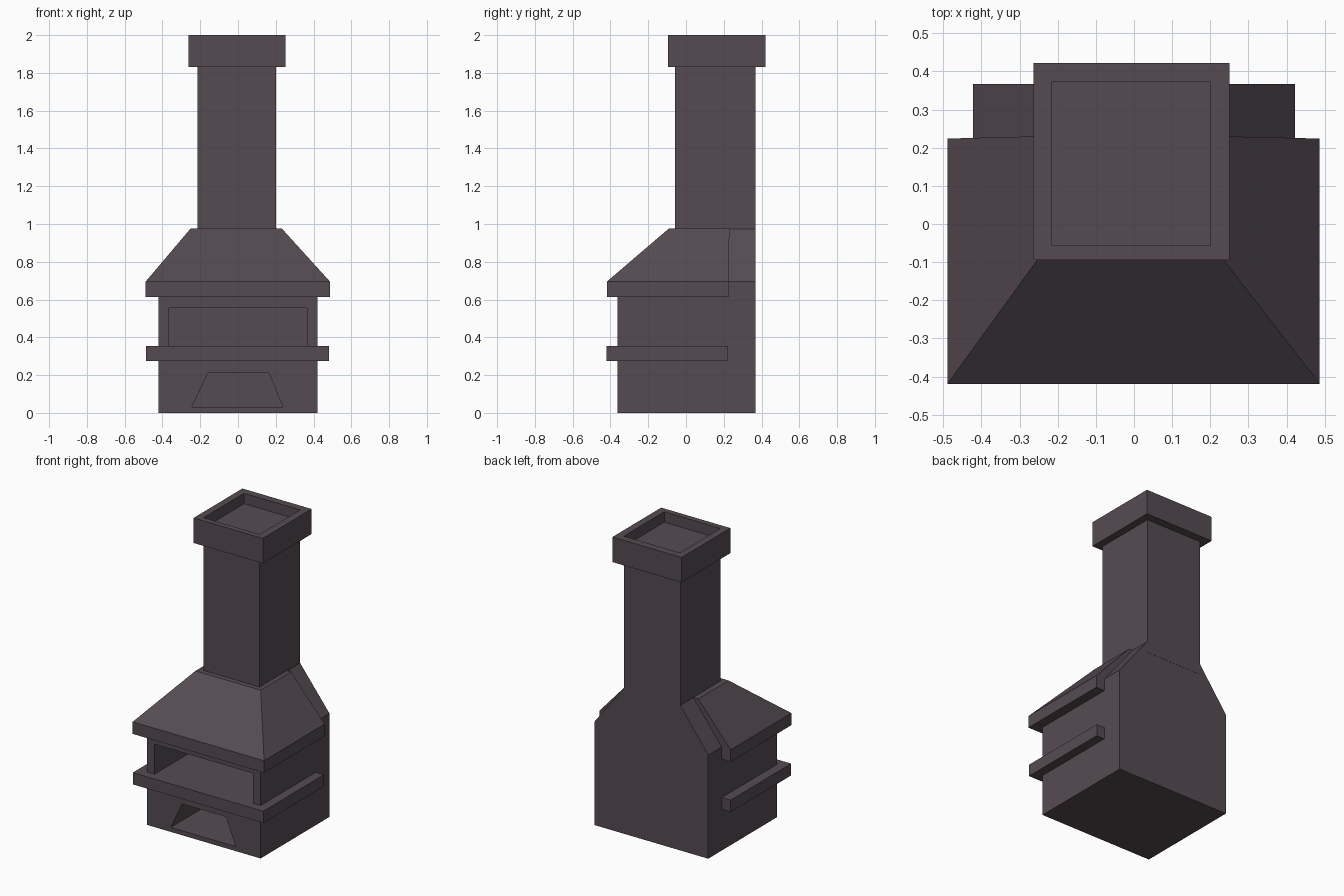
import bpy, bmesh

if "Cube" in bpy.data.objects:
    bpy.data.objects.remove(bpy.data.objects["Cube"])

stone = bpy.data.materials.new("dark stone")
stone.diffuse_color = (0.092, 0.071, 0.083, 1)
stone.use_nodes = True
stone.node_tree.nodes["Principled BSDF"].inputs["Base Color"].default_value = stone.diffuse_color


def prism(name, profile, y0, y1):
    """Extrude an x-z outline along y."""
    bm = bmesh.new()
    vs = [bm.verts.new((x, y0, z)) for x, z in profile]
    face = bm.faces.new(vs)
    ext = bmesh.ops.extrude_face_region(bm, geom=[face])
    moved = [g for g in ext["geom"] if isinstance(g, bmesh.types.BMVert)]
    bmesh.ops.translate(bm, verts=moved, vec=(0, y1 - y0, 0))
    return finish(name, bm)


def box(name, x0, x1, y0, y1, z0, z1):
    return prism(name, [(x0, z0), (x1, z0), (x1, z1), (x0, z1)], y0, y1)


def finish(name, bm):
    bmesh.ops.recalc_face_normals(bm, faces=bm.faces)
    me = bpy.data.meshes.new(name)
    bm.to_mesh(me)
    bm.free()
    me.materials.append(stone)
    ob = bpy.data.objects.new(name, me)
    bpy.context.collection.objects.link(ob)
    return ob


def carve(target, cutter):
    """Cut one part out of another and discard the cutter."""
    cutter.hide_render = True
    mod = target.modifiers.new("cut", 'BOOLEAN')
    mod.operation = 'DIFFERENCE'
    mod.solver = 'EXACT'
    mod.object = cutter
    bpy.context.view_layer.objects.active = target
    bpy.ops.object.modifier_apply(modifier=mod.name)
    bpy.data.objects.remove(cutter)


# Firebox with an open hearth and a log store below
firebox = box("firebox", -0.422, 0.422, -0.363, 0.367, 0, 0.65)
carve(firebox, box("hearth_cutter", -0.366, 0.366, -0.5, 0.30, 0.354, 0.556))
carve(firebox, prism("log_store_cutter",
                     [(-0.245, 0.03), (0.238, 0.03), (0.165, 0.21), (-0.16, 0.21)],
                     -0.5, 0.30))

# Sloping shoulders behind the hood, flush with the back
prism("back_shoulders",
      [(-0.422, 0.65), (0.422, 0.65), (0.422, 0.695), (0.205, 0.974),
       (-0.215, 0.974), (-0.422, 0.695)], 0.1, 0.367)

# Mantel shelf wrapping the front and sides
box("mantel_shelf", -0.487, 0.482, -0.42, 0.222, 0.276, 0.355)

# Hood: straight lip, then tapered on front and sides
bm = bmesh.new()
rings = []
for x0, x1, y0, y1, z in [(-0.489, 0.487, -0.419, 0.224, 0.614),
                          (-0.489, 0.487, -0.419, 0.224, 0.695),
                          (-0.252, 0.233, -0.092, 0.230, 0.975)]:
    rings.append([bm.verts.new((x, y, z)) for x, y in
                  [(x0, y0), (x1, y0), (x1, y1), (x0, y1)]])
bm.faces.new(rings[0])
bm.faces.new(rings[-1])
for a, b in zip(rings, rings[1:]):
    for i in range(4):
        j = (i + 1) % 4
        bm.faces.new((a[i], a[j], b[j], b[i]))
finish("hood", bm)

# Chimney shaft and the recessed cap
box("chimney", -0.215, 0.201, -0.057, 0.368, 0.9, 1.90)
cap = box("chimney_cap", -0.263, 0.251, -0.095, 0.422, 1.832, 2.0)
carve(cap, box("flue_cutter", -0.215, 0.201, -0.057, 0.372, 1.93, 2.2))
